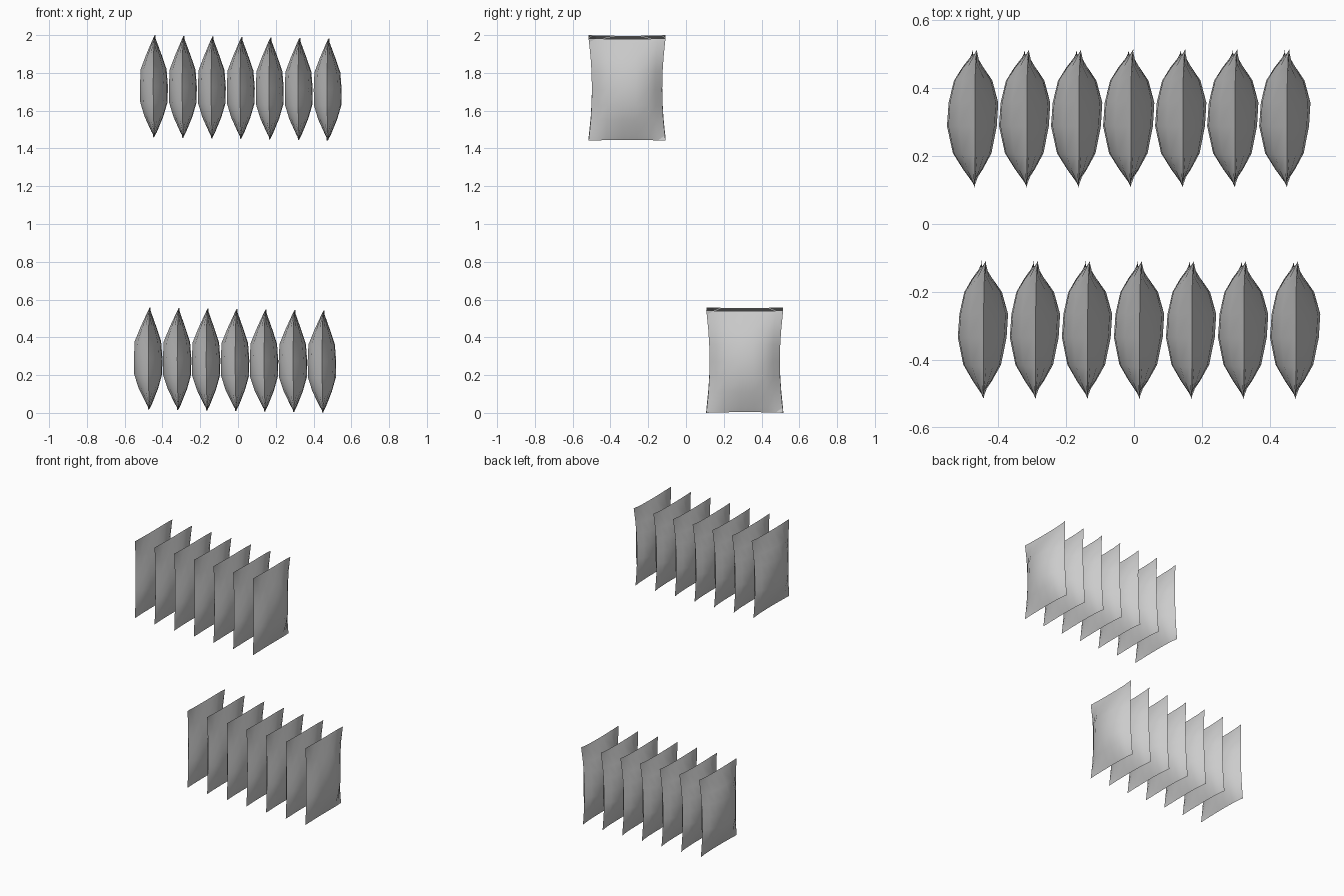
import bpy, bmesh, math

if "Cube" in bpy.data.objects:
    bpy.data.objects.remove(bpy.data.objects["Cube"])

# Puffed pillow bag: knots run across (u, along y) and up (v, along z);
# each knot is (position, fraction of full bulge)
ACROSS_L = [(-1, 0), (-.8, .4), (-.55, .78), (-.12, 1), (.25, .94), (.6, .74), (.8, .42), (1, 0)]
ACROSS_R = [(-1, 0), (-.8, .38), (-.55, .72), (-.12, .94), (.25, 1), (.6, .76), (.8, .42), (1, 0)]
UP_L = [(-1, 0), (-.9, .2), (-.6, .68), (-.32, .98), (0, 1), (.34, .95), (.62, .58), (.92, .13), (1, 0)]
UP_R = [(-1, 0), (-.9, .2), (-.6, .66), (-.32, .97), (0, 1), (.34, .9), (.62, .54), (.92, .13), (1, 0)]
HALF_W, WAIST, HALF_H = .186, .018, .271


def bag_mesh(name, left, right):
    bm = bmesh.new()
    for sign, depth, across, up in ((-1, left, ACROSS_L, UP_L), (1, right, ACROSS_R, UP_R)):
        rows = []
        for v, fv in up:
            row = []
            for u, fu in across:
                # edges pinch in at mid height, seam wanders slightly
                y = u * (HALF_W + WAIST * v * v)
                seam = .007 * v * max(u, 0) ** 4 - .006 * (1 - v * v) * u ** 4
                z = v * (HALF_H - .004 * (1 - u * u))
                row.append(bm.verts.new((seam + sign * depth * fu * fv, y, z)))
            rows.append(row)
        for a, b in zip(rows, rows[1:]):
            for i in range(len(a) - 1):
                bm.faces.new((a[i], a[i + 1], b[i + 1], b[i]))
    # weld the two sides along the seam
    bmesh.ops.remove_doubles(bm, verts=bm.verts, dist=1e-5)
    bmesh.ops.recalc_face_normals(bm, faces=bm.faces)
    me = bpy.data.meshes.new(name)
    bm.to_mesh(me)
    bm.free()
    return me


# Two hanging rows of seven bags, each dropping slightly toward +x
def bag_row(name, left, right, x0, y, z0):
    me = bag_mesh(name, left, right)
    for i in range(7):
        ob = bpy.data.objects.new(f"{name}_{i + 1}", me)
        ob.location = (x0 + i * .1533, y, z0 - i * .0028)
        bpy.context.collection.objects.link(ob)
    bpy.ops.object.select_all(action='DESELECT')
    ob.select_set(True)
    bpy.context.view_layer.objects.active = ob
    bpy.ops.object.shade_smooth_by_angle(angle=math.radians(45))


bag_row("upper_bag", .076, .072, -.443, -.312, 1.729)
bag_row("lower_bag", .082, .069, -.469, .311, .288)
